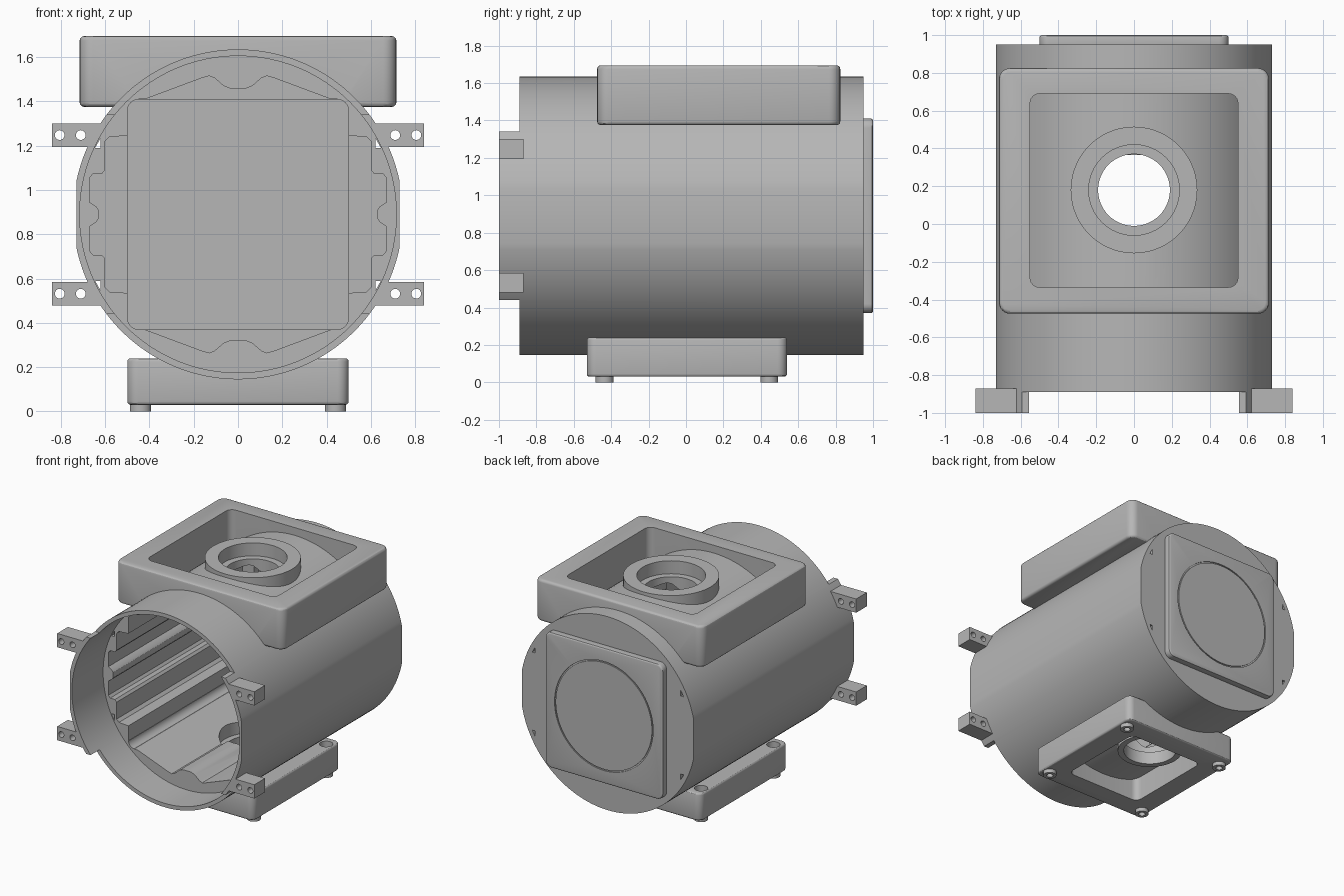
import bpy, bmesh, math
from mathutils import Matrix, Vector

if "Cube" in bpy.data.objects:
    bpy.data.objects.remove(bpy.data.objects["Cube"])

grey = bpy.data.materials.new("machined_grey")
grey.use_nodes = True
COLOUR = (0.47, 0.47, 0.47, 1)
grey.diffuse_color = COLOUR
grey.node_tree.nodes["Principled BSDF"].inputs["Base Color"].default_value = COLOUR

CZ = 0.89          # height of the housing axis
PORT_Y = 0.18      # position of the vertical port
BORE_END = -0.62   # depth of the front bore


def finish(bm, name):
    bmesh.ops.recalc_face_normals(bm, faces=bm.faces)
    mesh = bpy.data.meshes.new(name)
    bm.to_mesh(mesh)
    bm.free()
    mesh.materials.append(grey)
    obj = bpy.data.objects.new(name, mesh)
    bpy.context.collection.objects.link(obj)
    return obj


def cylinder(name, r, lo, hi, axis, a, b, sides=64):
    """Cylinder along y (a, b = x, z) or z (a, b = x, y)."""
    bm = bmesh.new()
    bmesh.ops.create_cone(bm, cap_ends=True, segments=sides, radius1=r, radius2=r, depth=hi - lo)
    mid = (lo + hi) / 2
    if axis == 'Y':
        m = Matrix.Translation((a, mid, b)) @ Matrix.Rotation(math.pi / 2, 4, 'X')
    else:
        m = Matrix.Translation((a, b, mid))
    bm.transform(m)
    return finish(bm, name)


def box(name, lo, hi, axis=2, corner=0, edge=0):
    """Box with rounded corners along one axis and softened cap edges."""
    lo, hi = Vector(lo), Vector(hi)
    bm = bmesh.new()
    bmesh.ops.create_cube(bm, size=1)
    bm.transform(Matrix.Translation((lo + hi) / 2) @ Matrix.Diagonal((*(hi - lo), 1)))
    if corner:
        along = [e for e in bm.edges
                 if abs((e.verts[0].co - e.verts[1].co)[axis]) > 1e-4]
        bmesh.ops.bevel(bm, geom=along, offset=corner, segments=6, profile=0.5, affect='EDGES')
    if edge:
        bm.normal_update()
        caps = [f for f in bm.faces if abs(f.normal[axis]) > 0.9]
        rim = list({e for f in caps for e in f.edges})
        bmesh.ops.bevel(bm, geom=rim, offset=edge, segments=3, profile=0.5, affect='EDGES')
    return finish(bm, name)


def prism(name, points, y0, y1):
    """Extrude an (x, z) outline along y."""
    bm = bmesh.new()
    face = bm.faces.new([bm.verts.new((x, y0, z)) for x, z in points])
    out = bmesh.ops.extrude_face_region(bm, geom=[face])
    moved = [v for v in out["geom"] if isinstance(v, bmesh.types.BMVert)]
    bmesh.ops.translate(bm, verts=moved, vec=(0, y1 - y0, 0))
    return finish(bm, name)


def cut(obj, cutters):
    bpy.context.view_layer.objects.active = obj
    for c in cutters:
        c.hide_render = True
        mod = obj.modifiers.new("cut", 'BOOLEAN')
        mod.operation, mod.solver, mod.object = 'DIFFERENCE', 'EXACT', c
        bpy.ops.object.modifier_apply(modifier=mod.name)


# Cutters: front bore, stepped cavity, square end pocket
bore = cylinder("bore_cutter", 0.715, -1.1, BORE_END, 'Y', 0, CZ, 128)
quarter = [(0.63, 0.02), (0.64, 0.035), (0.67, 0.055), (0.67, 0.165), (0.655, 0.183),
           (0.615, 0.183), (0.6, 0.2), (0.6, 0.33), (0.58, 0.35), (0.5, 0.355),
           (0.5, 0.47), (0.45, 0.52), (0.42, 0.52), (0.16, 0.617), (0.13, 0.625),
           (0.105, 0.615), (0.065, 0.58), (0.035, 0.568)]
half = quarter + [(-x, z) for x, z in reversed(quarter)]
outline = [(x, CZ + z) for x, z in half] + [(x, CZ - z) for x, z in reversed(half)]
cavity = prism("cavity_cutter", outline, -0.7, 0.91)
pocket = box("pocket_cutter", (-0.499, -0.69, 0.371), (0.499, 0.96, 1.409), 1, 0.05)
port = cylinder("port_cutter", 0.19, -0.1, 1.9, 'Z', 0, PORT_Y)
port_top = cylinder("port_top_cutter", 0.24, 1.56, 1.9, 'Z', 0, PORT_Y)
port_low = cylinder("port_low_cutter", 0.235, 0.2, 0.6, 'Z', 0, PORT_Y)
cutters = [bore, cavity, pocket, port, port_top, port_low]

# Main housing, with side flats and a front edge stepped back above and below
body = cylinder("housing", 0.745, -1, 0.95, 'Y', 0, CZ, 128)
trims = [box("flat_cutter", (min(s * 0.73, s), -2, 0), (max(s * 0.73, s), 2, 2)) for s in (-1, 1)]
trims += [box("rim_cutter", (-1, -2, z0), (1, -0.89, z1)) for z0, z1 in ((-1, 0.44), (1.34, 2))]
for sx in (-1, 1):
    for sz in (-1, 1):
        tri = [(0.62, 0.3), (0.645, 0.3), (0.62, 0.345)]
        trims.append(prism("slot_cutter", [(sx * x, CZ + sz * z) for x, z in tri], -0.7, 1.1))
cut(body, trims + cutters)
parts = [body]

# Raised square cover on the back with a circular groove
cover = box("back_cover", (-0.5, 0.93, 0.37), (0.5, 1, 1.41), 1, 0.05, 0.012)
recess = cylinder("recess_cutter", 0.42, 0.992, 1.1, 'Y', 0, CZ, 96)
cut(cover, [pocket, recess])
disc = cylinder("back_disc", 0.41, 0.985, 1, 'Y', 0, CZ, 96)
parts += [cover, disc]

# Top frame, open in the middle down to the housing
frame = box("top_frame", (-0.715, -0.475, 1.375), (0.715, 0.825, 1.695), 2, 0.06, 0.02)
well = box("well_cutter", (-0.55, -0.335, 1), (0.55, 0.69, 2), 2, 0.05)
cut(frame, [well, cavity, pocket])
boss = cylinder("top_port_ring", 0.335, 1.45, 1.66, 'Z', 0, PORT_Y, 96)
cut(boss, [cavity, pocket, port, port_top])
parts += [frame, boss]

# Bottom frame with counterbored corners and hollow feet
base = box("bottom_frame", (-0.5, -0.53, 0.03), (0.5, 0.54, 0.24), 2, 0.05, 0.015)
base_cuts = [box("base_well_cutter", (-0.325, -0.355, -0.1), (0.325, 0.365, 0.4), 2, 0.05)]
for x in (-0.44, 0.44):
    for y in (-0.435, 0.445):
        foot = cylinder("foot", 0.048, 0, 0.06, 'Z', x, y, 32)
        hole = cylinder("foot_hole_cutter", 0.024, -0.1, 0.3, 'Z', x, y, 24)
        counterbore = cylinder("counterbore_cutter", 0.047, 0.14, 0.4, 'Z', x, y, 32)
        cut(foot, [hole])
        base_cuts += [hole, counterbore]
        parts.append(foot)
cut(base, base_cuts)
low_ring = cylinder("bottom_port_ring", 0.235, 0.1, 0.19, 'Z', 0, PORT_Y)
cut(low_ring, [port])
parts += [base, low_ring]

# Four drilled mounting tabs at the front
for sx in (-1, 1):
    for sz in (-1, 1):
        z = CZ + sz * 0.358
        xs = sorted((sx * 0.6, sx * 0.84))
        tab = box("mounting_tab", (xs[0], -1, z - 0.053), (xs[1], -0.87, z + 0.053))
        drills = [cylinder("drill_cutter", 0.022, -1.2, -0.8, 'Y', sx * x, z, 24)
                  for x in (0.71, 0.805)]
        cut(tab, [bore] + drills)
        cut(body, drills[:1])
        parts.append(tab)

# Remove the cutters and smooth the round surfaces
for obj in list(bpy.data.objects):
    if "_cutter" in obj.name:
        bpy.data.objects.remove(obj)
bpy.ops.object.select_all(action='DESELECT')
for obj in parts:
    obj.select_set(True)
bpy.context.view_layer.objects.active = body
bpy.ops.object.shade_smooth_by_angle(angle=math.radians(30))
